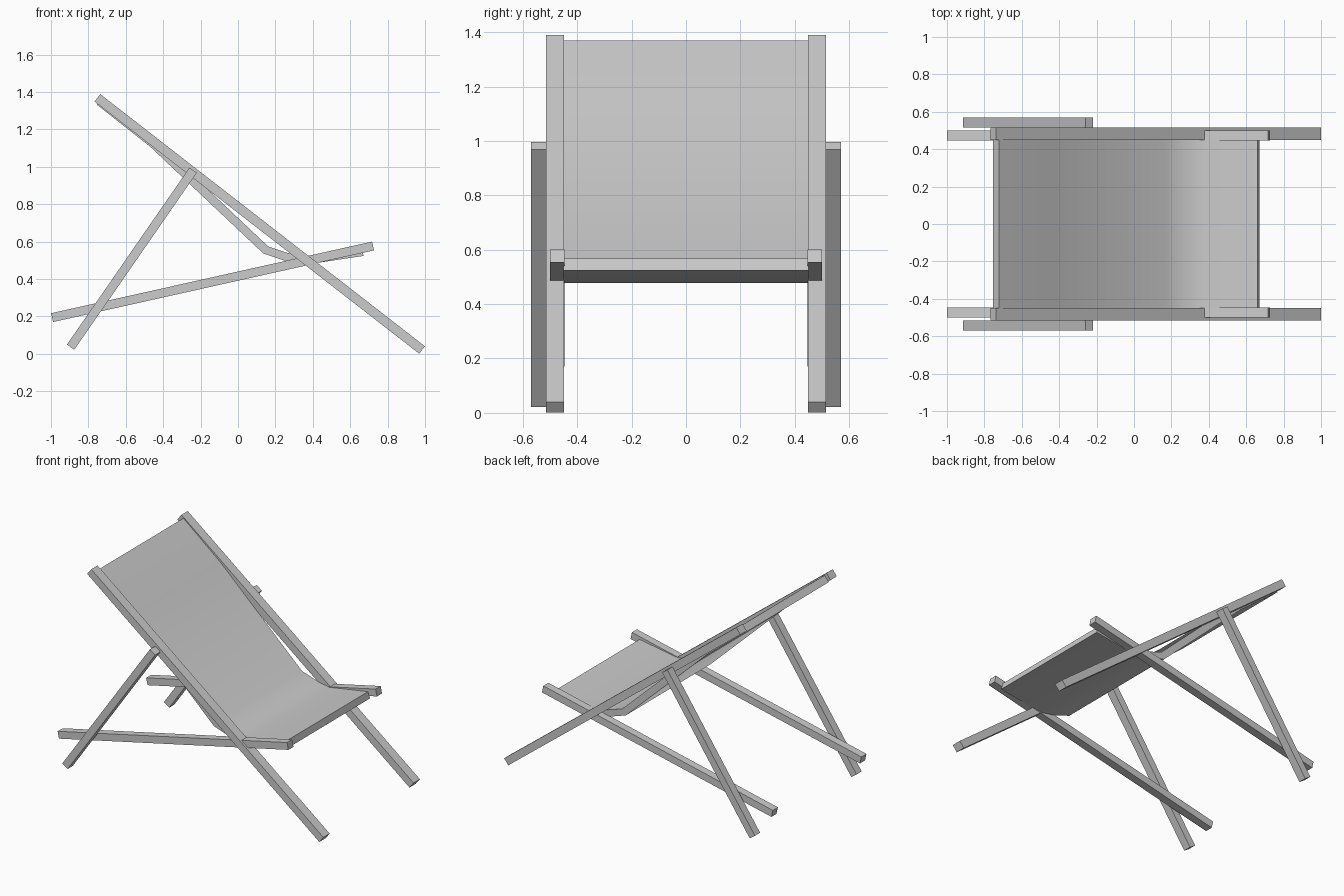
import bpy, bmesh, math

if "Cube" in bpy.data.objects:
    bpy.data.objects.remove(bpy.data.objects["Cube"])

def extrude_profile(name, pts, y0, y1):
    # side profile in x-z, extruded along y
    bm = bmesh.new()
    face = bm.faces.new([bm.verts.new((x, y0, z)) for x, z in pts])
    ret = bmesh.ops.extrude_face_region(bm, geom=[face])
    verts = [g for g in ret["geom"] if isinstance(g, bmesh.types.BMVert)]
    bmesh.ops.translate(bm, verts=verts, vec=(0, y1 - y0, 0))
    bmesh.ops.recalc_face_normals(bm, faces=bm.faces)
    me = bpy.data.meshes.new(name)
    bm.to_mesh(me)
    bm.free()
    ob = bpy.data.objects.new(name, me)
    bpy.context.collection.objects.link(ob)
    return ob

def bar_pair(name, a, b, thick, y0, y1):
    # square-ended bar from a to b, on both sides of the chair
    dx, dz = b[0] - a[0], b[1] - a[1]
    k = thick / 2 / math.hypot(dx, dz)
    nx, nz = -dz * k, dx * k
    pts = [(a[0] + nx, a[1] + nz), (b[0] + nx, b[1] + nz),
           (b[0] - nx, b[1] - nz), (a[0] - nx, a[1] - nz)]
    for side, s in (("right", -1), ("left", 1)):
        extrude_profile(f"{name}_{side}", pts, s * y0, s * y1)

# Wooden frame
bar_pair("back_rail", (-0.752, 1.369), (0.984, 0.021), 0.05, 0.448, 0.515)
bar_pair("seat_rail", (-0.994, 0.194), (0.722, 0.577), 0.048, 0.446, 0.500)
bar_pair("support_leg", (-0.240, 0.982), (-0.895, 0.036), 0.048, 0.515, 0.570)

# Fabric sling: upper profile then back along the underside
top = [(-0.722, 1.370), (-0.44, 1.142), (0.162, 0.574), (0.29, 0.532),
       (0.37, 0.520), (0.66, 0.568)]
under = [(0.672, 0.524), (0.36, 0.477), (0.275, 0.490), (0.135, 0.537),
         (-0.47, 1.108), (-0.755, 1.333)]
sling = extrude_profile("fabric_sling", top + under, -0.45, 0.45)
bpy.context.view_layer.objects.active = sling
sling.select_set(True)
bpy.ops.object.shade_smooth_by_angle(angle=math.radians(35))
